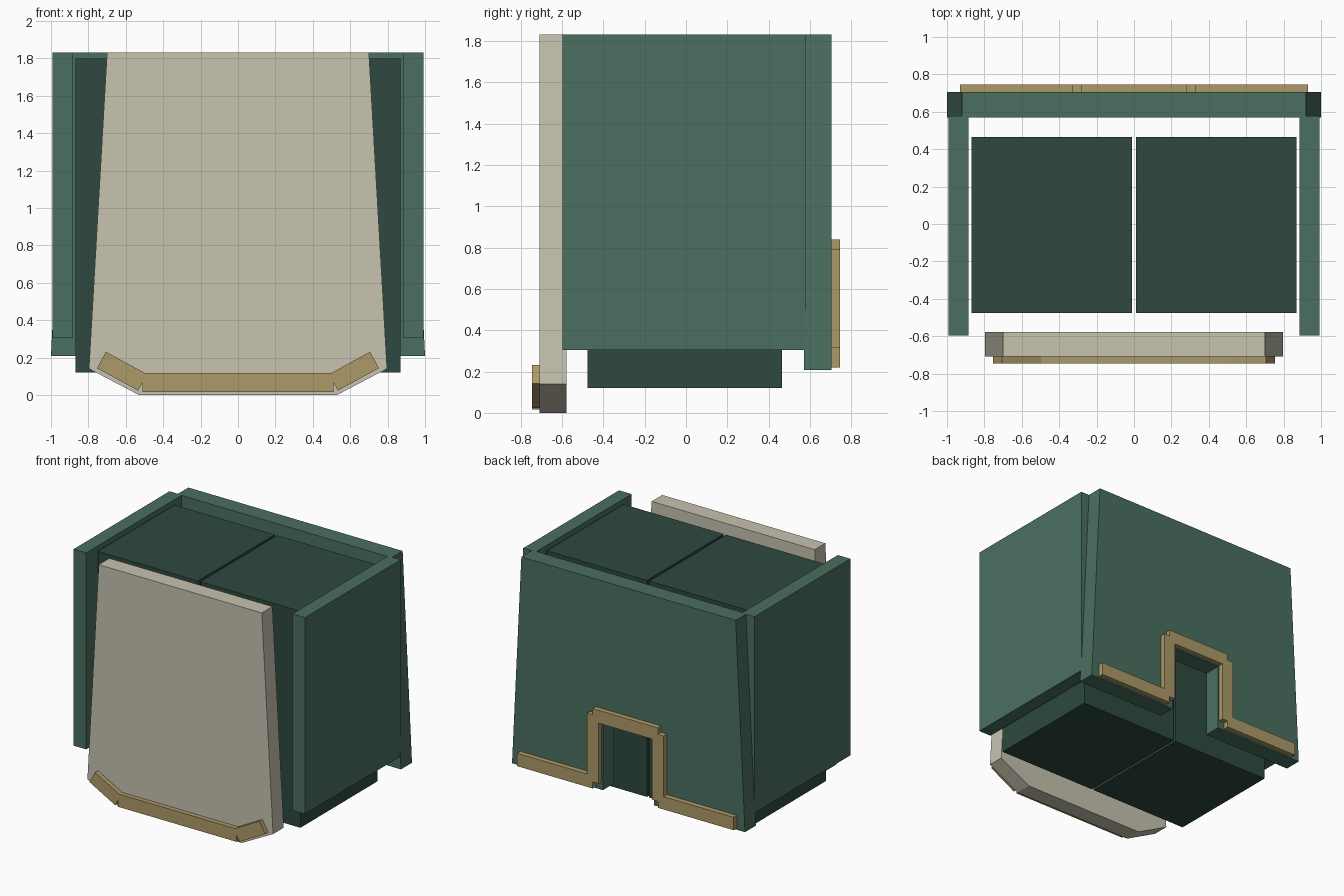
import bpy, bmesh
from mathutils import Vector

if "Cube" in bpy.data.objects:
    bpy.data.objects.remove(bpy.data.objects["Cube"])


def material(name, rgb):
    m = bpy.data.materials.new(name)
    m.diffuse_color = (*rgb, 1)
    m.use_nodes = True
    m.node_tree.nodes["Principled BSDF"].inputs["Base Color"].default_value = m.diffuse_color
    return m


GREEN = material("green cloth", (0.070, 0.159, 0.117))
DARK = material("dark green cloth", (0.0262, 0.0666, 0.0497))
CREAM = material("cream cloth", (0.571, 0.546, 0.434))
GOLD = material("dull gold", (0.418, 0.323, 0.138))


def prisms(name, outlines, y0, y1, mat):
    """Extrude one or more x-z outlines from y0 to y1 as one object."""
    bm = bmesh.new()
    for pts in outlines:
        face = bm.faces.new([bm.verts.new((x, y0, z)) for x, z in pts])
        ext = bmesh.ops.extrude_face_region(bm, geom=[face])["geom"]
        verts = [g for g in ext if isinstance(g, bmesh.types.BMVert)]
        bmesh.ops.translate(bm, verts=verts, vec=(0, y1 - y0, 0))
    bmesh.ops.recalc_face_normals(bm, faces=bm.faces)
    me = bpy.data.meshes.new(name)
    bm.to_mesh(me)
    bm.free()
    me.materials.append(mat)
    ob = bpy.data.objects.new(name, me)
    bpy.context.collection.objects.link(ob)
    return ob


def rect(x0, x1, z0, z1):
    return [(x0, z0), (x1, z0), (x1, z1), (x0, z1)]


def mirrored(half):
    """Complete a right-hand outline across x = 0."""
    return half + [(-x, z) for x, z in reversed(half)]


def strips(path, half_width=0.05):
    """Flat bars along each leg of a path, with square ends."""
    bars = []
    for a, b in zip(path, path[1:]):
        a, b = Vector(a), Vector(b)
        d = (b - a).normalized()
        n = Vector((-d.y, d.x)) * half_width
        bars.append([tuple(p) for p in (a + n, a - n, b - n, b + n)])
    return bars


# Legs and side panels
for side, s in (("left", -1), ("right", 1)):
    prisms(side + "_leg", [rect(s * 0.01, s * 0.87, 0.12, 1.80)], -0.477, 0.465, DARK)
    prisms(side + "_side_panel", [rect(s * 0.885, s * 0.993, 0.305, 1.83)], -0.597, 0.578, GREEN)

# Tapered back panel with a notch at the bottom
prisms("back_panel", [mirrored([(0.22, 0.73), (0.22, 0.208), (1.0, 0.208), (0.92, 1.83)])],
       0.57, 0.705, GREEN)

# Tapered front apron with chamfered bottom corners
prisms("front_apron", [mirrored([(0.53, 0), (0.797, 0.14), (0.70, 1.83)])], -0.708, -0.578, CREAM)

# Raised trim bars
prisms("front_trim", strips(mirrored([(0.73, 0.187), (0.51, 0.067)])), -0.745, -0.704, GOLD)
prisms("back_trim", strips(mirrored([(0.93, 0.27), (0.28, 0.27), (0.28, 0.79)])), 0.704, 0.745, GOLD)
